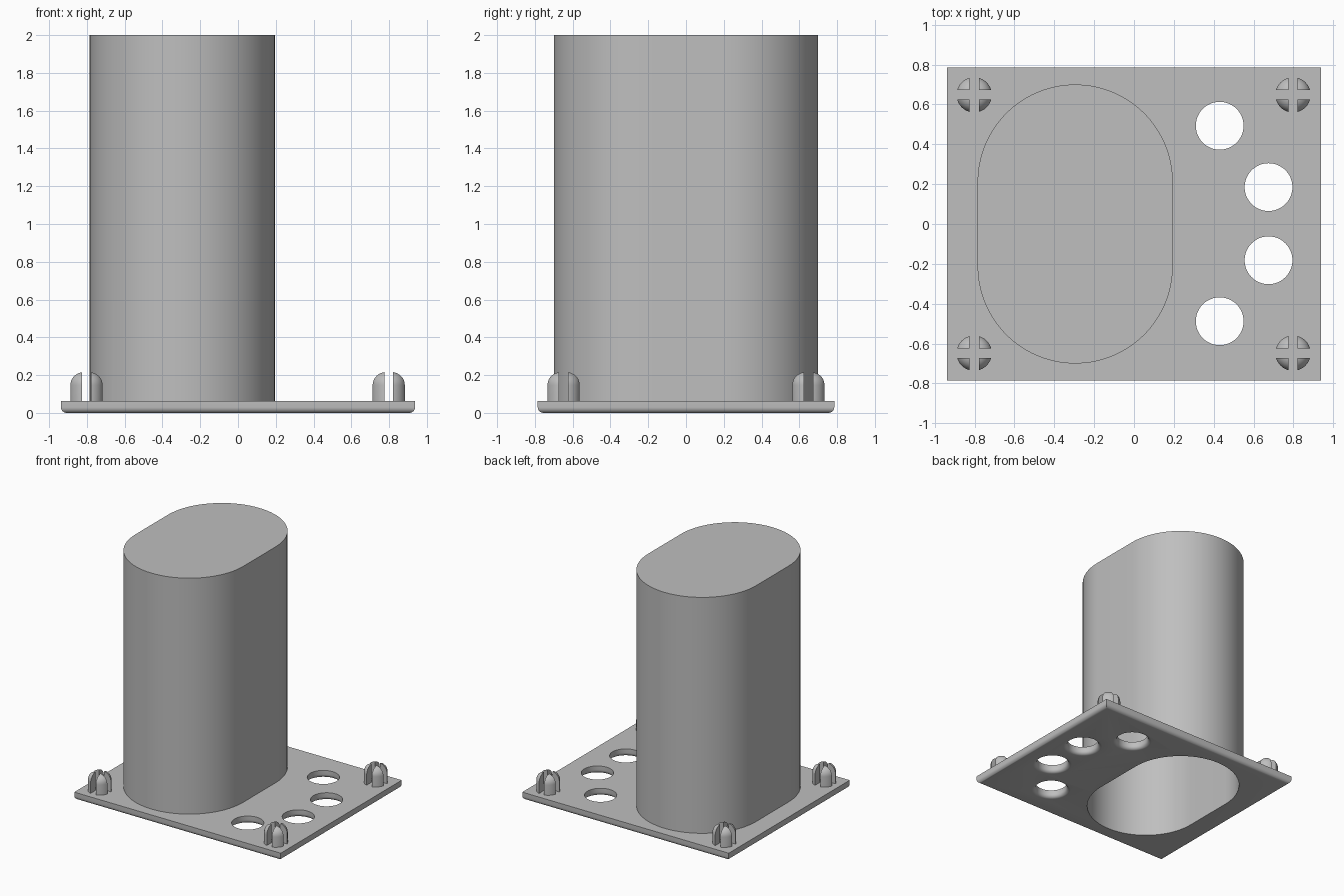
import bpy, bmesh
from math import sin, cos, pi

cube = bpy.data.objects.get("Cube")
if cube:
    bpy.data.objects.remove(cube, do_unlink=True)

grey = bpy.data.materials.new("plain_grey")
grey.use_nodes = True
colour = (0.52, 0.52, 0.52, 1)
grey.diffuse_color = colour
grey.node_tree.nodes["Principled BSDF"].inputs["Base Color"].default_value = colour

PLATE_TOP = 0.063
EDGE = 0.03
WALL = 0.035


def make_object(name, bm):
    bmesh.ops.remove_doubles(bm, verts=bm.verts, dist=1e-5)
    bmesh.ops.recalc_face_normals(bm, faces=bm.faces)
    mesh = bpy.data.meshes.new(name)
    bm.to_mesh(mesh)
    bm.free()
    mesh.materials.append(grey)
    obj = bpy.data.objects.new(name, mesh)
    bpy.context.collection.objects.link(obj)
    return obj


def box(name, size, centre):
    bm = bmesh.new()
    bmesh.ops.create_cube(bm, size=1)
    bmesh.ops.scale(bm, vec=size, verts=bm.verts)
    bmesh.ops.translate(bm, vec=centre, verts=bm.verts)
    return make_object(name, bm)


def stadium(name, radius, half_straight, x, bottom, top, steps=40):
    """Upright prism with rounded ends at the front and back."""
    bm = bmesh.new()
    ring = []
    for side in (1, -1):
        for i in range(steps + 1):
            a = pi * i / steps
            ring.append(bm.verts.new((x + side * radius * cos(a),
                                      side * (half_straight + radius * sin(a)), bottom)))
    face = bm.faces.new(ring)
    new = bmesh.ops.extrude_face_region(bm, geom=[face])["geom"]
    bmesh.ops.translate(bm, vec=(0, 0, top - bottom),
                        verts=[v for v in new if isinstance(v, bmesh.types.BMVert)])
    return make_object(name, bm)


def lathe(name, profile, steps=48):
    """Turn a list of (radius, height) points around the z axis."""
    bm = bmesh.new()
    verts = [bm.verts.new((r, 0, z)) for r, z in profile]
    edges = [bm.edges.new(pair) for pair in zip(verts, verts[1:])]
    bmesh.ops.spin(bm, geom=verts + edges, cent=(0, 0, 0), axis=(0, 0, 1),
                   angle=2 * pi, steps=steps)
    return make_object(name, bm)


def activate(obj):
    bpy.ops.object.select_all(action="DESELECT")
    obj.select_set(True)
    bpy.context.view_layer.objects.active = obj


def boolean(obj, tool, operation):
    mod = obj.modifiers.new("cut", "BOOLEAN")
    mod.operation = operation
    mod.solver = "EXACT"
    mod.object = tool
    activate(obj)
    bpy.ops.object.modifier_apply(modifier=mod.name)
    bpy.data.objects.remove(tool, do_unlink=True)


# Base plate with its lower rim rounded
bm = bmesh.new()
bmesh.ops.create_cube(bm, size=1)
bmesh.ops.scale(bm, vec=(1.875, 1.57, PLATE_TOP), verts=bm.verts)
bmesh.ops.translate(bm, vec=(0, 0, PLATE_TOP / 2), verts=bm.verts)
rim = [e for e in bm.edges if all(v.co.z < 0.01 for v in e.verts)]
bmesh.ops.bevel(bm, geom=rim, offset=EDGE, segments=6, profile=0.5, affect="EDGES")
body = make_object("base_and_tube", bm)

# Hollow tube, closed at the top and open underneath
boolean(body, stadium("tube", 0.49, 0.21, -0.295, EDGE, 2), "UNION")
boolean(body, stadium("cavity", 0.49 - WALL, 0.21, -0.295, -0.1, 2 - WALL), "DIFFERENCE")

# Round holes that flare out underneath
R = 0.12
flare = [(R + EDGE * (1 - sin(a)), EDGE * (1 - cos(a)))
         for a in [pi / 2 * i / 6 for i in range(7)]]
hole_profile = [(0, -0.1), (R + EDGE, -0.1)] + flare + [(R, 0.2), (0, 0.2)]
for x, y in [(0.43, 0.493), (0.675, 0.185), (0.675, -0.182), (0.43, -0.488)]:
    hole = lathe("hole", hole_profile)
    hole.location = (x, y, 0)
    bpy.context.view_layer.update()
    boolean(body, hole, "DIFFERENCE")

# Domed peg split into quarters by a cross-shaped slot
P, DOME, TOP = 0.0885, 0.07, 0.217
dome = [(P - DOME + DOME * cos(a), TOP - DOME + DOME * sin(a))
        for a in [pi / 2 * i / 10 for i in range(11)]]
peg = lathe("corner_peg", [(0, EDGE), (P, EDGE)] + dome + [(0, TOP)], 40)
for size in ((0.047, 0.4, 0.4), (0.4, 0.047, 0.4)):
    boolean(peg, box("slot", size, (0, 0, 0.1)), "DIFFERENCE")

for obj in (body, peg):
    activate(obj)
    bpy.ops.object.shade_smooth_by_angle(angle=pi / 6)

# One peg near each corner
peg.location = (0.798, 0.648, 0)
for name, x, y in [("peg_back_right", -0.802, 0.648), ("peg_front_left", 0.798, -0.648),
                   ("peg_front_right", -0.802, -0.648)]:
    copy = peg.copy()
    copy.name = name
    copy.location = (x, y, 0)
    bpy.context.collection.objects.link(copy)
peg.name = "peg_back_left"
